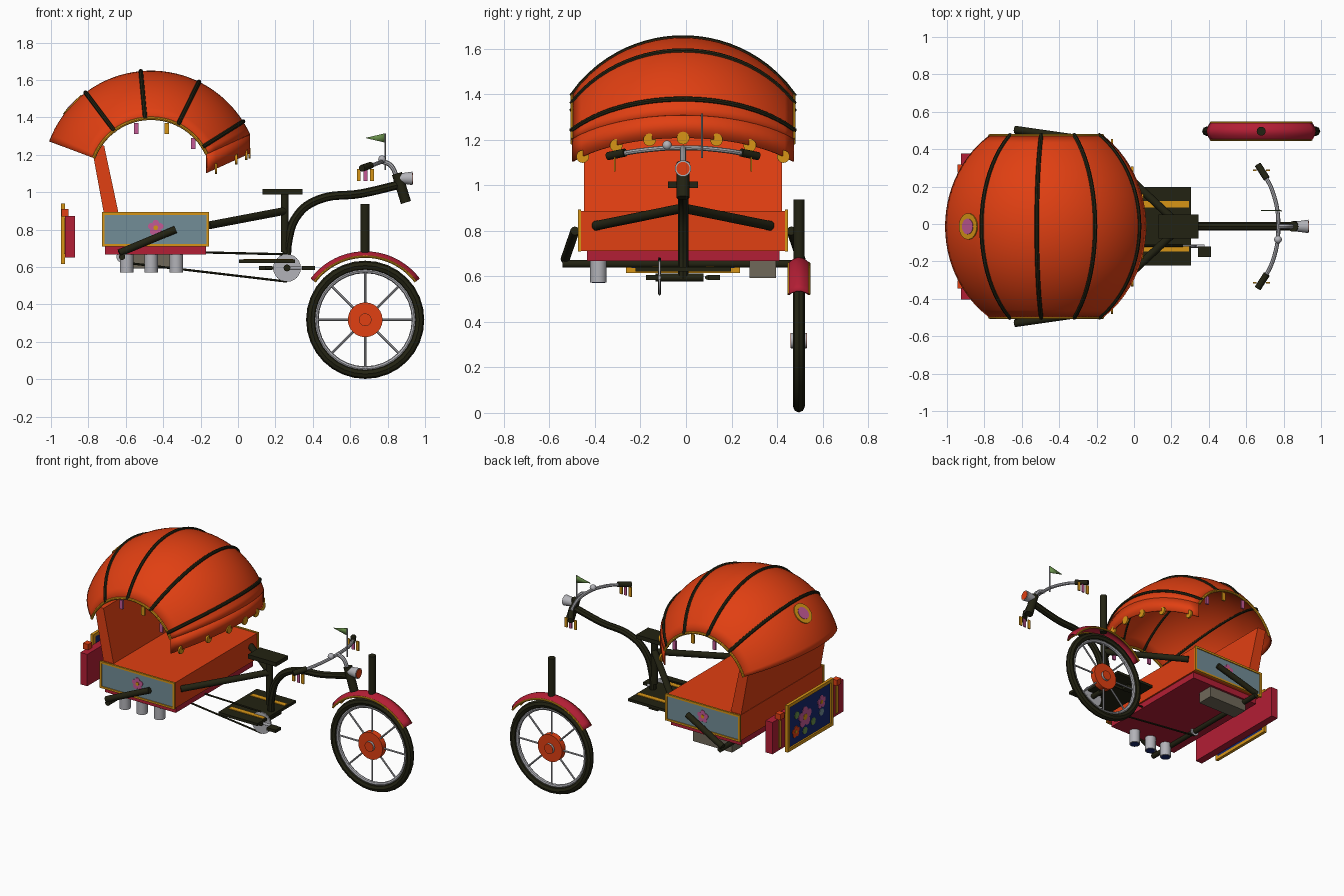
import bpy, bmesh, math
from mathutils import Vector, Matrix

if "Cube" in bpy.data.objects:
    bpy.data.objects.remove(bpy.data.objects["Cube"])

COL = dict(orange=(.75, .05, .006), dark=(.016, .016, .006), yellow=(.68, .3, .008), red=(.45, .013, .035),
           grey_blue=(.17, .27, .31), pink=(.55, .1, .3), silver=(.45, .45, .48), green=(.14, .28, .07),
           navy=(.008, .02, .15), taupe=(.16, .14, .1))
MAT = {}
for k, c in COL.items():
    MAT[k] = bpy.data.materials.new(k)
    MAT[k].diffuse_color = (*c, 1)


def add(name, mesh, mat):
    mesh.materials.clear()
    mesh.materials.append(MAT[mat])
    ob = bpy.data.objects.new(name, mesh)
    bpy.context.collection.objects.link(ob)
    return ob


def from_bm(name, bm, mat):
    bmesh.ops.recalc_face_normals(bm, faces=bm.faces)
    me = bpy.data.meshes.new(name)
    bm.to_mesh(me)
    bm.free()
    return add(name, me, mat)


def boxes(name, mat, *spans):
    """Each span is (x0, x1, y0, y1, z0, z1)."""
    bm = bmesh.new()
    for a, b, c, d, e, f in spans:
        m = Matrix.Translation(((a + b) / 2, (c + d) / 2, (e + f) / 2)) @ Matrix.Diagonal((b - a, d - c, f - e, 1))
        bmesh.ops.create_cube(bm, size=1, matrix=m)
    return from_bm(name, bm, mat)


def rod(name, mat, p, q, r, r2=None, n=20):
    p, q = Vector(p), Vector(q)
    m = Matrix.Translation((p + q) / 2) @ (q - p).to_track_quat('Z', 'Y').to_matrix().to_4x4()
    bm = bmesh.new()
    bmesh.ops.create_cone(bm, cap_ends=True, segments=n, radius1=r, radius2=r if r2 is None else r2,
                          depth=(q - p).length, matrix=m)
    return from_bm(name, bm, mat)


def tube(name, mat, pts, r, cyclic=False, smooth=False):
    cu = bpy.data.curves.new(name, 'CURVE')
    cu.dimensions, cu.bevel_depth, cu.bevel_resolution, cu.use_fill_caps = '3D', r, 2, True
    s = cu.splines.new('BEZIER')
    s.bezier_points.add(len(pts) - 1)
    s.resolution_u = 6 if smooth else 1
    for b, p in zip(s.bezier_points, pts):
        b.co = p
        b.handle_left_type = b.handle_right_type = 'AUTO' if smooth else 'VECTOR'
    s.use_cyclic_u = cyclic
    tmp = bpy.data.objects.new("tmp", cu)
    bpy.context.collection.objects.link(tmp)
    me = bpy.data.meshes.new_from_object(tmp.evaluated_get(bpy.context.evaluated_depsgraph_get()))
    bpy.data.objects.remove(tmp)
    return add(name, me, mat)


def sheet(name, mat, nu, nv, fn, thick):
    bm = bmesh.new()
    g = [[bm.verts.new(fn(i / nu, j / nv)) for j in range(nv + 1)] for i in range(nu + 1)]
    for i in range(nu):
        for j in range(nv):
            bm.faces.new((g[i][j], g[i + 1][j], g[i + 1][j + 1], g[i][j + 1]))
    ob = from_bm(name, bm, mat)
    mod = ob.modifiers.new("thickness", 'SOLIDIFY')
    mod.thickness, mod.offset = thick, 0


def flower(name, c, n, r, petal):
    """Flat five-petal flower at c, facing n."""
    c, n = Vector(c), Vector(n)
    side = n.cross(Vector((0, 0, 1)))
    for k in range(5):
        a = math.tau * k / 5 + math.pi / 2
        p = c + (side * math.cos(a) + Vector((0, 0, 1)) * math.sin(a)) * r * .6
        rod(name + "_petal", petal, p, p + n * .003, r * .42, n=10)
    rod(name + "_centre", "yellow", c, c + n * .005, r * .3, n=10)


# canopy: a bowed section swept round the y axis
CX, CZ, HW = -.465, 1.068, .485
rad = lambda y: .32 - .336 + math.sqrt(.594 ** 2 - y * y)


def hood(deg, y, up=0.0):
    a, r = math.radians(deg), rad(y) + up
    return Vector((CX + r * math.cos(a), y, CZ + r * math.sin(a)))


sheet("canopy", "orange", 36, 24, lambda u, v: hood(24.5 + 135 * u, HW * (2 * v - 1)), .008)
sheet("canopy_front_valance", "orange", 24, 1,
      lambda u, v: hood(24.5, HW * (2 * u - 1)) - Vector((0, 0, .1 * v)), .008)
for d in (127, 95.4, 63.8, 32.2):
    tube("canopy_hoop", "dark", [hood(d, HW * (i / 12 - 1) * 1.01, .004) for i in range(25)], .012)
for i in range(7):
    p = hood(24.5, (i - 3) * .147) - Vector((0, 0, .1))
    rod("valance_scallop", "yellow", p - Vector((.006, 0, 0)), p + Vector((.006, 0, 0)), .028, n=14)
for s in (-1, 1):
    tube("canopy_side_trim", "yellow", [hood(24.5 + 135 * i / 30, s * HW) for i in range(31)], .009)
    for x, z, m in ((-.545, 1.34, "pink"), (-.38, 1.34, "yellow"), (-.24, 1.26, "pink")):
        boxes("canopy_tassel", m, (x - .012, x + .012, s * .48 - .006, s * .48 + .006, z - .03, z + .03))
rod("medallion_rim", "yellow", hood(136.5, 0, -.002), hood(136.5, 0, .006), .07, n=24)
rod("medallion_centre", "pink", hood(136.5, 0, 0), hood(136.5, 0, .009), .042, n=24)

# passenger box, base and leaning backrest
boxes("passenger_box", "orange", (-.72, -.16, -.45, .45, .711, .888))
boxes("base_tray", "red", (-.711, -.171, -.423, .423, .668, .711))
bm = bmesh.new()
bmesh.ops.create_cube(bm, size=1)
for v in bm.verts:
    top, front = v.co.z > 0, v.co.x > 0
    v.co = ((-.716 if front else -.784) if top else (-.637 if front else -.716), v.co.y * .87, 1.25 if top else .88)
from_bm("backrest", bm, "orange")
for s in (-1, 1):
    y0, y1 = sorted((s * .449, s * .462))
    boxes("side_panel_frame", "yellow", (-.727, -.155, y0, y1, .879, .893), (-.727, -.155, y0, y1, .709, .722),
          (-.727, -.713, y0, y1, .711, .89), (-.169, -.155, y0, y1, .711, .89))
    y0, y1 = sorted((s * .449, s * .456))
    boxes("side_panel", "grey_blue", (-.715, -.167, y0, y1, .72, .881))
    flower("side_flower", (-.44, s * .456, .81), (0, s, 0), .042, "pink")
    # side guard bars and frame stays
    rod("side_guard_bar", "dark", (-.635, s * .518, .675), (-.335, s * .475, .8), .02)
    rod("frame_stay", "dark", (-.16, s * .385, .822), (.25, 0, .9), .021)

# rear bumper with painted board
boxes("rear_bumper", "red", (-.925, -.872, -.39, .39, .652, .872))
boxes("board_frame", "yellow", (-.946, -.925, -.25, .25, .615, .637), (-.946, -.925, -.25, .25, .918, .94),
      (-.946, -.925, -.25, -.226, .615, .94), (-.946, -.925, .226, .25, .615, .94))
boxes("painted_board", "navy", (-.935, -.925, -.23, .23, .63, .925))
B = -.936
flower("big_flower", (B, .05, .785), (-1, 0, 0), .07, "pink")
flower("small_flower", (B, -.13, .82), (-1, 0, 0), .045, "pink")
flower("orange_flower", (B, .15, .72), (-1, 0, 0), .04, "orange")
for y, z, m in ((-.04, .72, "green"), (.14, .83, "green"), (-.13, .75, "grey_blue"), (.05, .69, "green")):
    rod("leaf", m, (B, y, z), (B - .003, y, z), .025, n=8)
for s in (-1, 1):
    y = s * .31
    boxes("rear_lamp", "orange", (-.945, -.905, y - .022, y + .022, .87, .91))
    boxes("rear_reflector_strip", "yellow", (-.931, -.924, y - .012, y + .012, .67, .86))

# under-floor parts
for x in (-.595, -.465, -.33):
    rod("floor_canister", "silver", (x, -.372, .572), (x, -.372, .67), .036)
    rod("canister_mouth", "navy", (x, -.372, .57), (x, -.372, .574), .029)
boxes("battery_box", "taupe", (-.63, -.33, .293, .408, .592, .67))
rod("rear_axle", "dark", (-.62, -.53, .655), (-.62, .53, .655), .017)

# cycle frame, saddle, footboard
rod("seat_post", "dark", (.25, 0, .68), (.25, 0, 1.0), .021)
boxes("saddle", "dark", (.13, .345, -.065, .065, .988, 1.016))
tube("main_tube", "dark", [(.262, 0, .59), (.268, 0, .74), (.32, 0, .88), (.43, 0, .96), (.66, 0, .993),
                           (.86, 0, 1.04)], .023, smooth=True)
rod("head_tube", "dark", (.85, 0, 1.1), (.898, 0, .945), .028)
boxes("footboard", "dark", (.005, .305, -.21, .21, .622, .64))
boxes("footboard_stripe", "yellow", (.03, .295, .1, .135, .638, .644), (.03, .295, -.135, -.1, .638, .644))

# drive: chainring, cranks, pedals, chain
rod("chainring", "silver", (.262, -.108, .595), (.262, -.098, .595), .074, n=24)
rod("rear_sprocket", "silver", (-.62, -.108, .655), (-.62, -.098, .655), .03)
rod("crank_axle", "dark", (.262, -.12, .595), (.262, .09, .595), .018)
for s in (-1, 1):
    x, y = .262 - s * .115, s * .105
    rod("crank_arm", "silver" if s < 0 else "dark", (.262, y, .595), (x, y, .595), .009)
    boxes("pedal", "dark", (x - .035, x + .035, y + s * .03 - .028, y + s * .03 + .028, .585, .605))
rod("chain_upper", "dark", (-.62, -.103, .688), (.262, -.103, .668), .006, n=8)
rod("chain_lower", "dark", (-.62, -.103, .625), (.262, -.103, .522), .006, n=8)

# handlebar, bell, flag, lamp
tube("handlebar", "silver", [(.675, -.31, 1.13), (.74, -.19, 1.152), (.772, 0, 1.165), (.74, .19, 1.152),
                             (.675, .31, 1.13)], .011, smooth=True)
tube("handlebar_stem", "silver", [(.77, 0, 1.165), (.815, 0, 1.145), (.85, 0, 1.08)], .013, smooth=True)
for s in (-1, 1):
    rod("grip", "dark", (.662, s * .33, 1.128), (.71, s * .255, 1.144), .018)
    for x, m in ((.645, "yellow"), (.682, "pink"), (.716, "yellow")):
        boxes("grip_tassel", m, (x - .01, x + .01, s * .3 - .004, s * .3 + .004, 1.06, 1.125))
bm = bmesh.new()
bmesh.ops.create_uvsphere(bm, u_segments=14, v_segments=8, radius=.021, matrix=Matrix.Translation((.77, -.07, 1.176)))
from_bm("bell", bm, "silver")
rod("flag_pole", "silver", (.787, .083, 1.12), (.787, .083, 1.315), .004, n=8)
bm = bmesh.new()
bm.faces.new([bm.verts.new((x, .083, z)) for x, z in ((.787, 1.315), (.68, 1.29), (.787, 1.265))])
from_bm("flag", bm, "green").modifiers.new("thickness", 'SOLIDIFY').thickness = .004
rod("headlamp", "silver", (.86, 0, 1.074), (.933, 0, 1.074), .026, .036)
rod("headlamp_lens", "orange", (.931, 0, 1.074), (.936, 0, 1.074), .029)

# the rider's main body sits slightly off centre
for ob in bpy.data.objects:
    ob.location.y = -.013

# front wheel, standing to one side
WX, WY, WZ = .68, .496, .318
W = lambda deg, r, y=0.0: Vector((WX + r * math.cos(math.radians(deg)), WY + y, WZ + r * math.sin(math.radians(deg))))
tube("tyre", "dark", [W(i * 11.25, .29) for i in range(32)], .026, cyclic=True)
tube("wheel_rim", "silver", [W(i * 11.25, .262) for i in range(32)], .013, cyclic=True)
for i in range(8):
    rod("spoke", "silver", W(i * 45, .03), W(i * 45, .26), .006, n=8)
rod("hub", "silver", W(0, 0, -.034), W(0, 0, .034), .034)
rod("hub_disc", "orange", W(0, 0, -.02), W(0, 0, .02), .093, n=24)
rod("hub_cap", "orange", W(0, 0, -.036), W(0, 0, .036), .033)
sheet("mudguard", "red", 20, 8, lambda u, v: W(37 + 106 * u, .337 + .025 * math.sin(math.pi * v), .046 * (2 * v - 1)), .008)
for s in (-1, 1):
    tube("mudguard_trim", "yellow", [W(37 + 5.3 * i, .338, s * .044) for i in range(21)], .007)
rod("fork_post", "dark", (WX, WY, .66), (WX, WY, .938), .024)

# smooth rounded parts, keep hard edges
bpy.ops.object.select_all(action='SELECT')
bpy.context.view_layer.objects.active = bpy.data.objects["canopy"]
bpy.ops.object.shade_smooth_by_angle(angle=math.radians(35))

for m in bpy.data.materials:
    if m.users and not m.is_grease_pencil:
        m.use_nodes = True
        m.node_tree.nodes["Principled BSDF"].inputs["Base Color"].default_value = m.diffuse_color
